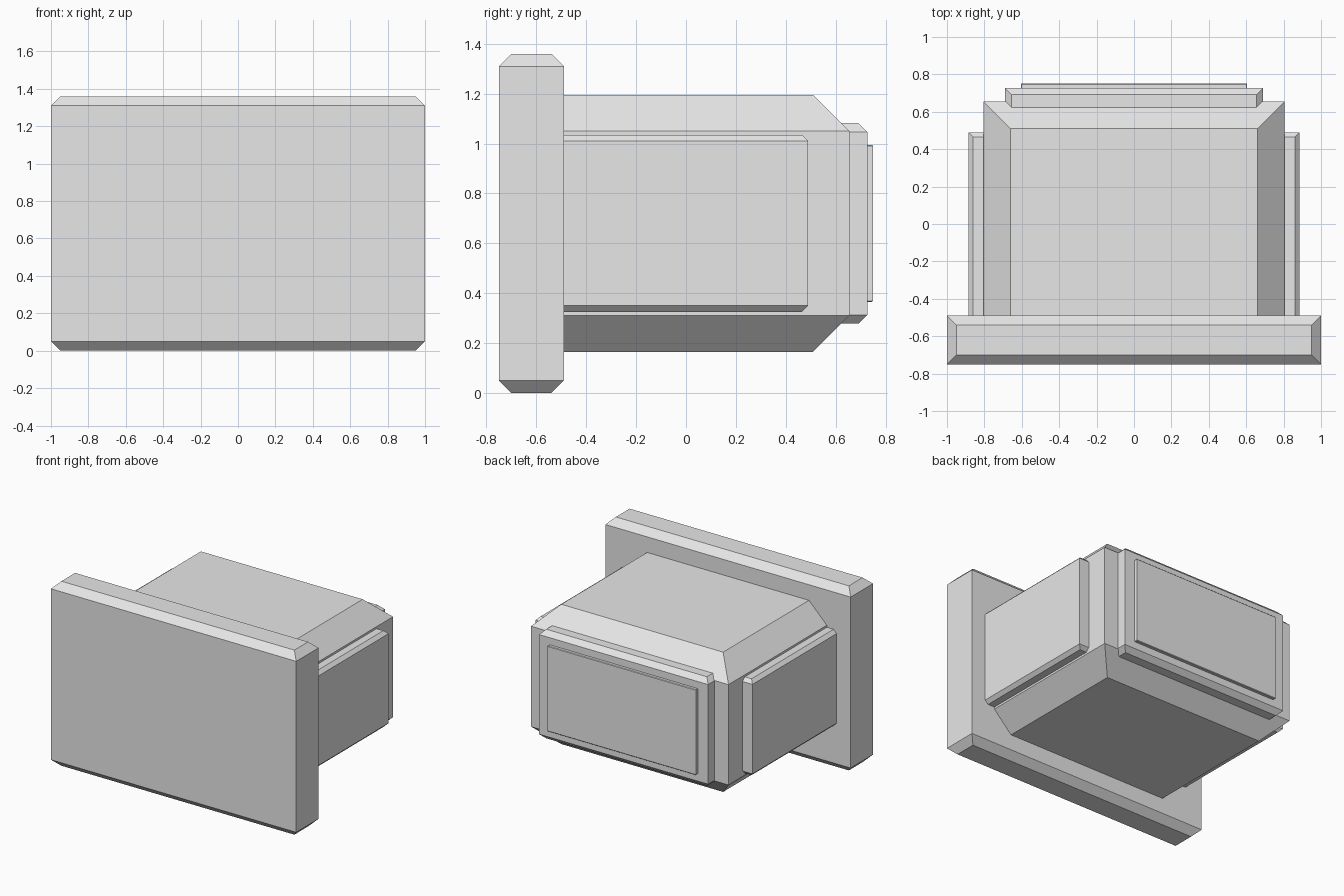
import bpy

if "Cube" in bpy.data.objects:
    bpy.data.objects.remove(bpy.data.objects["Cube"])

grey = bpy.data.materials.new("light grey")
grey.diffuse_color = (0.8, 0.8, 0.8, 1)
grey.use_nodes = True
grey.node_tree.nodes["Principled BSDF"].inputs["Base Color"].default_value = grey.diffuse_color


def capped_box(name, x, y, z, cut):
    """Box whose top and bottom ends taper inwards by cut at 45 degrees."""
    rings = [(z[0], cut), (z[0] + cut, 0), (z[1] - cut, 0), (z[1], cut)]
    verts = []
    for h, i in rings:
        verts += [(x[0] + i, y[0] + i, h), (x[1] - i, y[0] + i, h),
                  (x[1] - i, y[1] - i, h), (x[0] + i, y[1] - i, h)]
    faces = [(3, 2, 1, 0), (12, 13, 14, 15)]
    for r in range(3):
        for k in range(4):
            a, b = r * 4 + k, r * 4 + (k + 1) % 4
            faces.append((a, b, b + 4, a + 4))
    mesh = bpy.data.meshes.new(name)
    mesh.from_pydata(verts, [], faces)
    mesh.materials.append(grey)
    obj = bpy.data.objects.new(name, mesh)
    bpy.context.collection.objects.link(obj)
    return obj


# Wide slab at the front
capped_box("front_slab", (-1, 1), (-0.75, -0.49), (0, 1.36), 0.05)
# Main block, its front end buried in the slab
capped_box("main_block", (-0.805, 0.805), (-0.655, 0.655), (0.165, 1.195), 0.145)
# Raised panels on both sides
for side, name in ((-1, "left_panel"), (1, "right_panel")):
    x = sorted((side * 0.74, side * 0.885))
    capped_box(name, x, (-0.55, 0.49), (0.325, 1.035), 0.025)
# Raised panel on the back, with a thin plate on it
capped_box("back_panel", (-0.69, 0.69), (0.45, 0.727), (0.278, 1.082), 0.035)
capped_box("back_plate", (-0.605, 0.605), (0.70, 0.75), (0.365, 0.995), 0.004)
